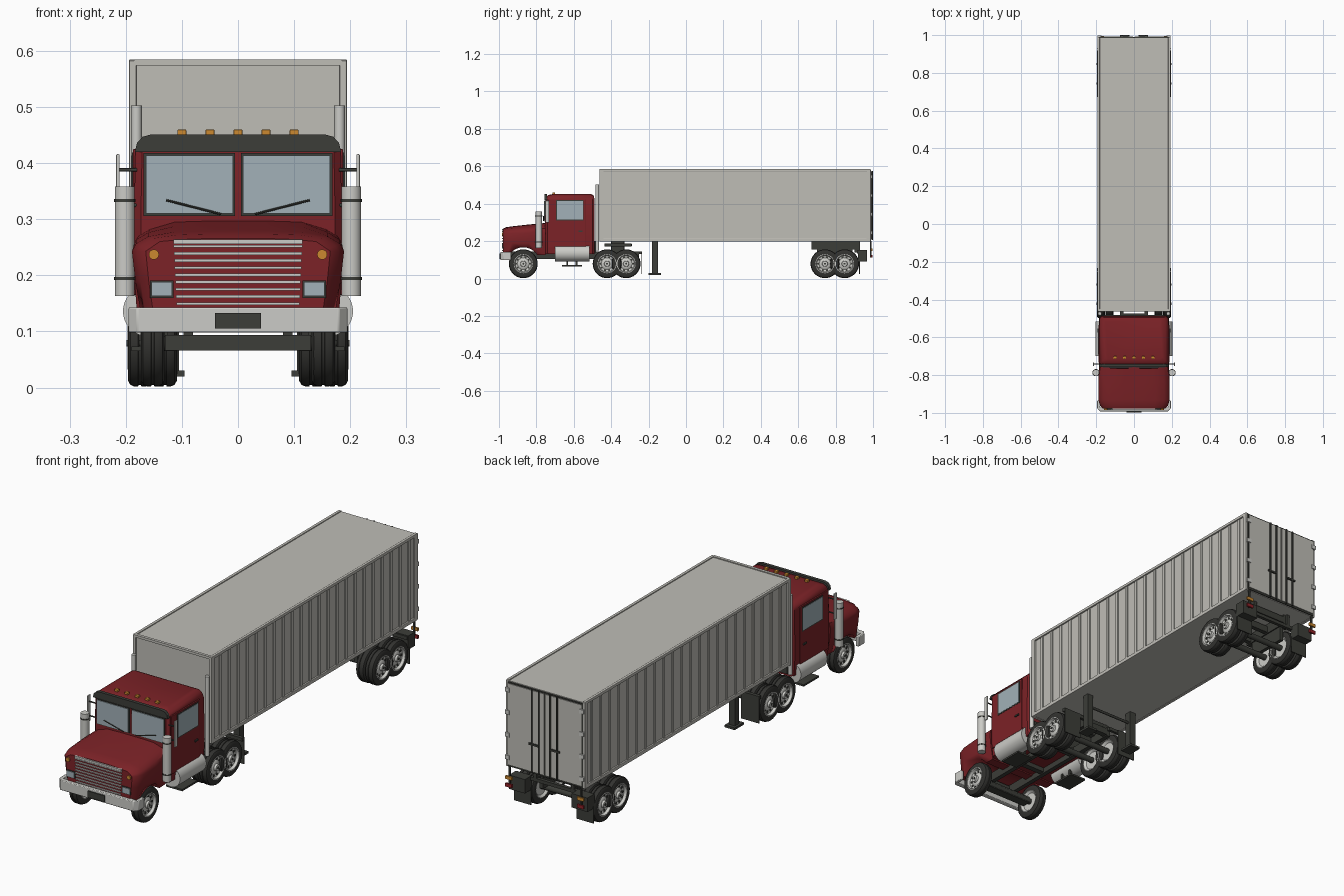
import bpy, bmesh, math
from mathutils import Vector, Matrix

if "Cube" in bpy.data.objects:
    bpy.data.objects.remove(bpy.data.objects["Cube"])


def mat(name, r, g, b):
    m = bpy.data.materials.new(name)
    m.diffuse_color = (r, g, b, 1)
    m.use_nodes = True
    m.node_tree.nodes["Principled BSDF"].inputs["Base Color"].default_value = m.diffuse_color
    return m


RED = mat("cab red", 0.20, 0.016, 0.02)
GRAY = mat("trailer gray", 0.52, 0.51, 0.47)
CHROME = mat("light metal", 0.60, 0.60, 0.57)
DARK = mat("dark metal", 0.045, 0.047, 0.04)
TYRE = mat("tyre rubber", 0.032, 0.032, 0.029)
GLASS = mat("glass", 0.36, 0.44, 0.48)
AMBER = mat("amber lens", 0.60, 0.25, 0.03)
LENS = mat("red lens", 0.28, 0.015, 0.02)


def finish(name, bm, m, smooth=None, bevel=0, seg=2):
    bmesh.ops.recalc_face_normals(bm, faces=bm.faces)
    me = bpy.data.meshes.new(name)
    bm.to_mesh(me)
    bm.free()
    me.materials.append(m)
    if smooth:
        me.shade_smooth()
        me.set_sharp_from_angle(angle=math.radians(smooth))
    o = bpy.data.objects.new(name, me)
    bpy.context.collection.objects.link(o)
    if bevel:
        b = o.modifiers.new("bevel", 'BEVEL')
        b.width, b.segments = bevel, seg
    return o


def boxes(name, m, items, mirror=False, bevel=0, seg=2):
    """Boxes given as x0, x1, y0, y1, z0, z1; optionally repeated on the -x side."""
    bm = bmesh.new()
    for x0, x1, y0, y1, z0, z1 in items:
        for s in ((1, -1) if mirror else (1,)):
            c = Vector((s * (x0 + x1) / 2, (y0 + y1) / 2, (z0 + z1) / 2))
            bmesh.ops.create_cube(bm, size=1, matrix=Matrix.Translation(c) @ Matrix.Diagonal(
                (x1 - x0, y1 - y0, z1 - z0, 1)))
    return finish(name, bm, m, bevel=bevel, seg=seg)


def rods(name, m, items, r, mirror=False, seg=24):
    """Cylinders between two points."""
    bm = bmesh.new()
    for a, b in items:
        for s in ((1, -1) if mirror else (1,)):
            p, q = Vector((a[0] * s, *a[1:])), Vector((b[0] * s, *b[1:]))
            d = q - p
            bmesh.ops.create_cone(bm, cap_ends=True, segments=seg, radius1=r, radius2=r, depth=d.length,
                                  matrix=Matrix.Translation((p + q) / 2) @ d.to_track_quat('Z', 'Y').to_matrix().to_4x4())
    return finish(name, bm, m, smooth=40)


def loft(name, m, sections, smooth=40, bevel=0):
    """Closed skin through a row of equal-length rings."""
    bm = bmesh.new()
    rings = [[bm.verts.new(p) for p in s] for s in sections]
    n = len(rings[0])
    for a, b in zip(rings, rings[1:]):
        for i in range(n):
            bm.faces.new((a[i], a[(i + 1) % n], b[(i + 1) % n], b[i]))
    bm.faces.new(rings[0])
    bm.faces.new(rings[-1])
    return finish(name, bm, m, smooth, bevel)


def lathe_x(name, m, profile, seg=36):
    """Spin (radius, x) points around the x axis."""
    bm = bmesh.new()
    vs = [bm.verts.new((x, 0, r)) for r, x in profile]
    es = [bm.edges.new(p) for p in zip(vs, vs[1:])]
    bmesh.ops.spin(bm, geom=vs + es, cent=(0, 0, 0), axis=(1, 0, 0), angle=2 * math.pi, steps=seg)
    bmesh.ops.remove_doubles(bm, verts=bm.verts, dist=1e-5)
    return finish(name, bm, m, smooth=35)


# Wheels: one master set, linked copies for every position
tyre = lathe_x("tyre", TYRE, [(.048, -.02), (.067, -.021), (.074, -.017), (.077, -.010), (.077, -.003), (.0745, -.002),
                              (.0745, .002), (.077, .003), (.077, .010), (.074, .017), (.067, .021), (.048, .02), (.048, -.02)])
rim = lathe_x("rim", CHROME, [(0, -.012), (.04, -.012), (.049, -.021), (.051, -.0208), (.051, .0208), (.047, .0215), (.043, .010),
                              (.031, .007), (.024, .012), (.016, .013), (.014, .022), (0, .022)])
ring = [(math.cos(i * math.pi / 5), math.sin(i * math.pi / 5)) for i in range(10)]
holes = rods("rim_holes", DARK, [((.004, .036 * c, .036 * s), (.0105, .036 * c, .036 * s)) for c, s in ring]
             + [((.02, 0, 0), (.024, 0, 0))], .0055, seg=12)
AXLES = (-.87, -.422, -.32, .743, .848)
spots = [(.152, AXLES[0])] + [(x, y) for y in AXLES[1:] for x in (.175, .130)]
for part in (tyre, rim, holes):
    for x, y in spots:
        for s in (1, -1):
            o = bpy.data.objects.new(part.name + "_copy", part.data)
            o.location = (s * x, y, .079)
            o.rotation_euler.z = 0 if s > 0 else math.pi
            bpy.context.collection.objects.link(o)
    bpy.data.objects.remove(part)
rods("axles", DARK, [((-.15, y, .079), (.15, y, .079)) for y in AXLES], .013)

# Tractor frame, fifth wheel, steps and mud flaps
boxes("chassis_rails", DARK, [(.055, .075, -.94, -.25, .105, .145)], mirror=True)
boxes("chassis_crossmembers", DARK, [(-.06, .06, y, y + .025, .11, .14) for y in (-.93, -.7, -.5, -.38, -.275)]
      + [(-.13, .13, -.9, -.86, .066, .094)])
boxes("fifth_wheel", DARK, [(-.10, .10, -.437, -.29, .17, .187), (-.07, .07, -.40, -.33, .14, .2)], bevel=.003)
boxes("cab_steps", DARK, [(.11, .19, -.663, -.556, .065, .073)], mirror=True)
boxes("step_hangers", DARK, [(.125, .135, y, y + .01, .07, .12) for y in (-.64, -.59)], mirror=True)
boxes("drive_mud_flaps", DARK, [(.107, .195, -.238, -.234, .025, .145), (.06, .195, -.25, -.238, .13, .145)], mirror=True)
rods("fuel_tanks", CHROME, [((.160, -.70, .136), (.160, -.515, .136))], .045, mirror=True, seg=36)

# Hood lofted front to back, with wheel arches cut out
half = [(.172, .125), (.183, .19), (.189, .243), (.182, .257), (.160, .270)]
secs = []
for y, w, top in ((-.978, .87, .266), (-.962, .95, .274), (-.93, 1, .279), (-.84, 1, .289), (-.752, .98, .297)):
    k = (top - .28)
    h = [(x * w, z if z < .25 else z + k * .7) for x, z in half] + [(.115 * w, top - .002), (.05 * w, top)]
    secs.append([(x, y, z) for x, z in h] + [(-x, y, z) for x, z in reversed(h)])
hood = loft("hood", RED, secs)
cutter = rods("wheel_arch_cutter", RED, [((-.3, -.87, .079), (.3, -.87, .079))], .088, seg=40)
cutter.hide_render = True
cutter.display_type = 'WIRE'
cut = hood.modifiers.new("arches", 'BOOLEAN')
cut.operation, cut.object, cut.solver = 'DIFFERENCE', cutter, 'EXACT'

# Grille, lamps, bumper
boxes("grille_bars", CHROME, [(-.110 - .0006 * i, .110 + .0006 * i, -.984, -.976, .147 + .0128 * i, .152 + .0128 * i)
                              for i in range(9)] + [(-.115, .115, -.985, -.972, .256, .264)])
boxes("headlight_frames", DARK, [(.115, .157, -.981, -.970, .160, .191)], mirror=True)
boxes("headlights", GLASS, [(.118, .154, -.984, -.975, .163, .188)], mirror=True)
rods("turn_lights", AMBER, [((.150, -.984, .237), (.150, -.970, .237))], .009, mirror=True)
bow = [(-.195, -.935), (-.195, -.975), (-.18, -.993), (.18, -.993), (.195, -.975), (.195, -.935),
       (.18, -.935), (.18, -.972), (-.18, -.972), (-.18, -.935)]
loft("front_bumper", CHROME, [[(x, y, z) for x, y in bow] for z in (.098, .143)], smooth=25, bevel=.003)
boxes("number_plate", DARK, [(-.041, .041, -.998, -.99, .105, .133)])

# Cab: narrowing, rounded roof
def cab_ring(z, w, inset):
    y0, y1, c = -.755 + inset, -.487 - inset * .5, .012
    return [(w - c, y0, z), (w, y0 + c, z), (w, y1 - c, z), (w - c, y1, z),
            (c - w, y1, z), (-w, y1 - c, z), (-w, y0 + c, z), (c - w, y0, z)]


loft("cab", RED, [cab_ring(*a) for a in ((.13, .18, .004), (.2, .185, .002), (.31, .185, .002), (.42, .183, .004),
                                         (.435, .178, .008), (.446, .168, .018), (.451, .15, .04))])
visor = [(-.184, .420), (-.180, .436), (-.170, .447), (-.155, .451), (.155, .451), (.170, .447), (.180, .436), (.184, .420)]
loft("roof_visor", DARK, [[(x, y, z) for x, z in visor] for y in (-.757, -.742)], smooth=25)
boxes("roof_marker_lights", AMBER, [(x - .008, x + .008, -.715, -.70, .447, .460) for x in (-.1, -.05, 0, .05, .1)], bevel=.002)
boxes("windshield_frames", DARK, [(.005, .168, -.756, -.75, .306, .418)], mirror=True)
boxes("windshield_panes", GLASS, [(.009, .164, -.759, -.752, .310, .414)], mirror=True)
rods("wipers", DARK, [((.03, -.762, .309), (.128, -.762, .334))], .002, mirror=True, seg=8)
boxes("door_panels", RED, [(.18, .1875, -.735, -.535, .165, .425)], mirror=True, bevel=.002)
boxes("side_window_frames", DARK, [(.18, .1885, -.695, -.547, .311, .419)], mirror=True)
boxes("side_windows", GLASS, [(.18, .1895, -.690, -.552, .316, .414)], mirror=True)
boxes("door_handles", DARK, [(.186, .193, -.575, -.553, .25, .257)], mirror=True)
boxes("cab_rear_seal", DARK, [(-.16, .16, -.49, -.482, .14, .2)])

# Air cleaners, mirrors and exhaust stacks
rods("air_cleaners", CHROME, [((.202, -.787, .163), (.202, -.787, .358))], .0175, mirror=True)
rods("air_cleaner_bands", DARK, [((.202, -.787, z), (.202, -.787, z + .005)) for z in (.192, .331)], .019, mirror=True)
rods("air_cleaner_ducts", DARK, [((.17, -.787, z), (.202, -.787, z)) for z in (.22, .25)], .007, mirror=True, seg=12)
boxes("side_mirrors", CHROME, [(.211, .217, -.752, -.732, .30, .416)], mirror=True, bevel=.002)
rods("mirror_arms", DARK, [((.18, -.742, z), (.214, -.742, z)) for z in (.325, .388)], .003, mirror=True, seg=10)
rods("exhaust_stacks", CHROME, [((.181, -.474, .15), (.181, -.474, .503))], .0095, mirror=True)

# Trailer box with ribs and rails
boxes("trailer_body", GRAY, [(-.187, .187, -.455, .985, .2, .581)])
boxes("trailer_ribs", GRAY, [(.186, .1915, y - .007, y + .007, .214, .57)
                             for y in (-.395 + i * .0632 for i in range(22))], mirror=True)
boxes("trailer_rails", GRAY, [(.181, .194, -.46, .985, .572, .585), (.181, .194, -.46, .985, .198, .214),
                              (.181, .194, -.463, -.44, .2, .583), (.181, .194, .965, .988, .2, .583)], mirror=True, bevel=.002)
boxes("trailer_front_rails", GRAY, [(-.185, .185, -.463, -.45, .574, .585), (-.185, .185, -.463, -.45, .198, .212)])

# Rear doors
boxes("door_seal", DARK, [(-.186, .186, .98, .990, .203, .578)])
boxes("rear_doors", GRAY, [(.004, .180, .985, .993, .212, .572)], mirror=True)
rods("locking_rods", DARK, [((x, .995, .207), (x, .995, .576)) for x in (.028, .062)], .004, mirror=True, seg=10)
boxes("door_hinges", CHROME, [(.172, .193, .988, .997, z, z + .018) for z in (.235, .335, .435, .535)], mirror=True)
boxes("door_latches", DARK, [(.025, .075, .992, .9995, .33, .338)], mirror=True)

# Landing gear
boxes("landing_legs", DARK, [(.105, .135, -.181, -.151, .03, .2), (.095, .145, -.2, -.135, .02, .03)], mirror=True)
rods("landing_gear_brace", DARK, [((-.12, -.166, .15), (.12, -.166, .15))], .006, seg=12)

# Trailer bogie, rear flaps and tail lamps
boxes("bogie_rails", DARK, [(.075, .102, .67, .92, .155, .2), (.08, .097, .70, .89, .09, .155)], mirror=True)
boxes("bogie_crossbars", DARK, [(-.08, .08, y, y + .02, .16, .19) for y in (.68, .79, .90)]
      + [(-.19, .19, .915, .93, .135, .15)])
boxes("rear_flap_brackets", DARK, [(.115, .193, .92, .968, .09, .152), (.085, .10, .90, .93, .14, .2)], mirror=True)
boxes("rear_mud_flaps", DARK, [(.112, .195, .926, .930, .025, .10)], mirror=True)
boxes("tail_lamp_hangers", DARK, [(.172, .180, .984, .991, .112, .2)], mirror=True)
boxes("amber_tail_lamps", AMBER, [(.160, .192, .988, .996, .146, .160)], mirror=True)
boxes("red_tail_lamps", LENS, [(.160, .192, .988, .996, .112, .127)], mirror=True)
